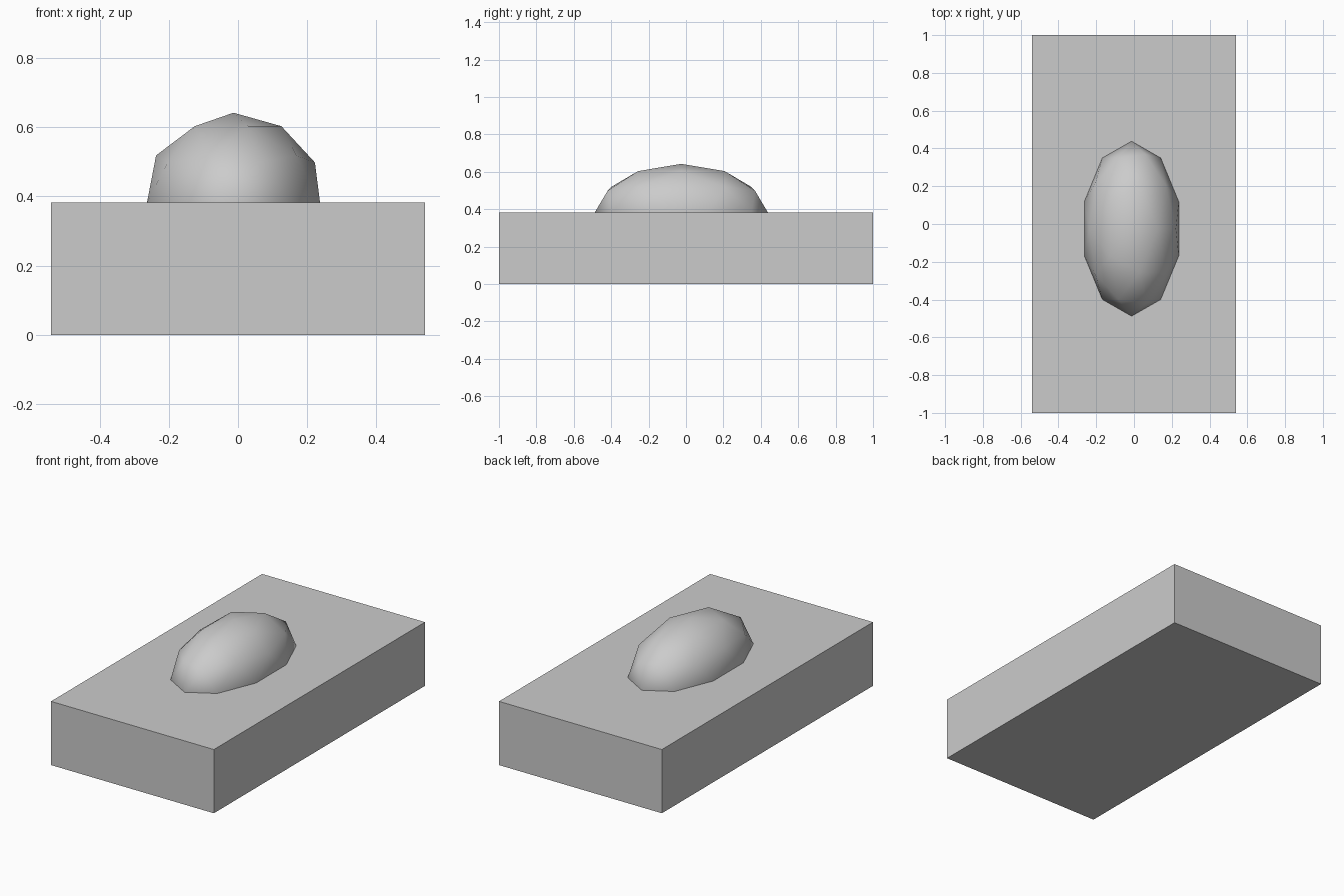
import bpy

# Remove the default cube
old = bpy.data.objects.get("Cube")
if old:
    bpy.data.objects.remove(old, do_unlink=True)

# Plain grey for both parts
grey = bpy.data.materials.new("light grey")
grey.use_nodes = True
colour = (0.6, 0.6, 0.6, 1.0)
grey.diffuse_color = colour
grey.node_tree.nodes["Principled BSDF"].inputs["Base Color"].default_value = colour


def finish(name, scale):
    """Name, scale and colour the newly added primitive."""
    obj = bpy.context.object
    obj.name = name
    obj.scale = scale
    bpy.ops.object.transform_apply(location=False, rotation=False, scale=True)
    obj.data.materials.append(grey)
    return obj


SLAB_HEIGHT = 0.382

# Flat rectangular base
bpy.ops.mesh.primitive_cube_add(size=1, location=(0, 0, SLAB_HEIGHT / 2))
finish("base_slab", (1.08, 2.0, SLAB_HEIGHT))

# Low-poly stretched dome, sunk to its equator in the slab
bpy.ops.mesh.primitive_ico_sphere_add(
    subdivisions=2, radius=1, location=(-0.013, -0.025, SLAB_HEIGHT))
finish("oval_dome", (0.263, 0.463, 0.26))
bpy.ops.object.shade_smooth()
